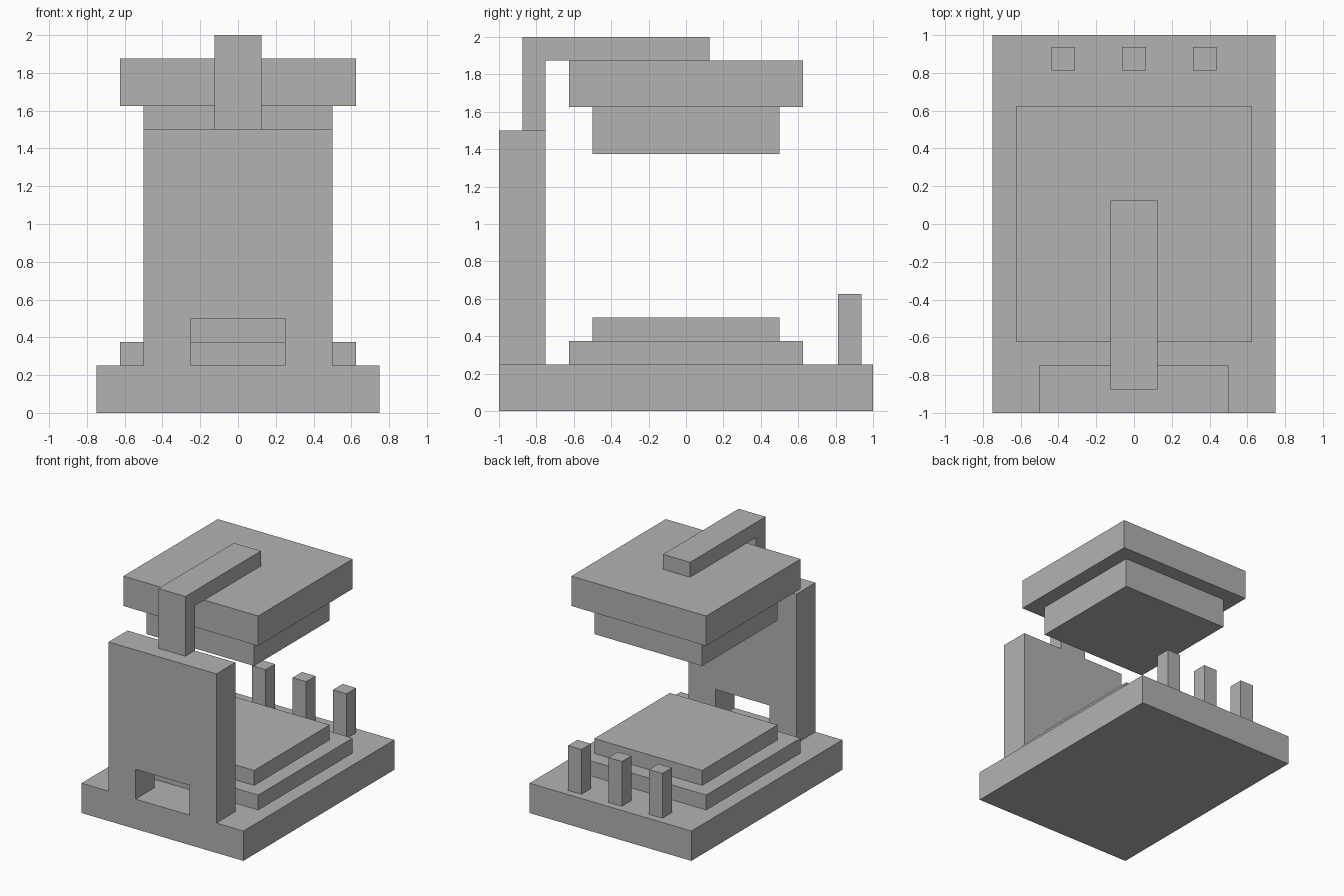
import bpy
import bmesh
from mathutils import Vector

default = bpy.data.objects.get("Cube")
if default:
    bpy.data.objects.remove(default, do_unlink=True)

grey = bpy.data.materials.new("plain grey")
grey.use_nodes = True
colour = (0.448, 0.448, 0.448, 1)
grey.diffuse_color = colour
grey.node_tree.nodes["Principled BSDF"].inputs["Base Color"].default_value = colour


def prism(name, outline, direction):
    """Extrude a planar outline of 3D points along a direction."""
    bm = bmesh.new()
    face = bm.faces.new([bm.verts.new(p) for p in outline])
    result = bmesh.ops.extrude_face_region(bm, geom=[face], use_keep_orig=True)
    moved = [v for v in result["geom"] if isinstance(v, bmesh.types.BMVert)]
    bmesh.ops.translate(bm, verts=moved, vec=Vector(direction))
    bmesh.ops.recalc_face_normals(bm, faces=bm.faces)
    mesh = bpy.data.meshes.new(name)
    bm.to_mesh(mesh)
    bm.free()
    mesh.materials.append(grey)
    obj = bpy.data.objects.new(name, mesh)
    bpy.context.collection.objects.link(obj)
    return obj


def slab(name, half_x, half_y, bottom, top, x=0, y=0):
    """Upright box given by its half sizes, centre and height range."""
    corners = [(-1, -1), (1, -1), (1, 1), (-1, 1)]
    outline = [(x + sx * half_x, y + sy * half_y, bottom) for sx, sy in corners]
    return prism(name, outline, (0, 0, top - bottom))


# Base and stepped lower platform
slab("base", 0.75, 1, 0, 0.25)
slab("lower_platform", 0.625, 0.625, 0.25, 0.375)
slab("raised_platform", 0.5, 0.5, 0.375, 0.5)

# Suspended upper block, stepped underneath
slab("upper_head", 0.625, 0.625, 1.625, 1.875)
slab("head_underside", 0.5, 0.5, 1.375, 1.625)

# Front wall with a rectangular opening at its foot
half = [(0.25, 0.5), (0.25, 0.25), (0.5, 0.25), (0.5, 1.5)]
wall = half + [(-x, z) for x, z in reversed(half)]
prism("front_wall", [(x, -1, z) for x, z in wall], (0, 0.25, 0))

# Bent arm from the wall to the upper block
arm = [(-0.875, 1.5), (-0.75, 1.5), (-0.75, 1.875),
       (0.125, 1.875), (0.125, 2), (-0.875, 2)]
prism("support_arm", [(-0.125, y, z) for y, z in arm], (0.25, 0, 0))

# Three pegs along the back edge
for side, x in (("right", -0.375), ("middle", 0), ("left", 0.375)):
    slab(side + "_peg", 0.0625, 0.0625, 0.25, 0.625, x, 0.875)
